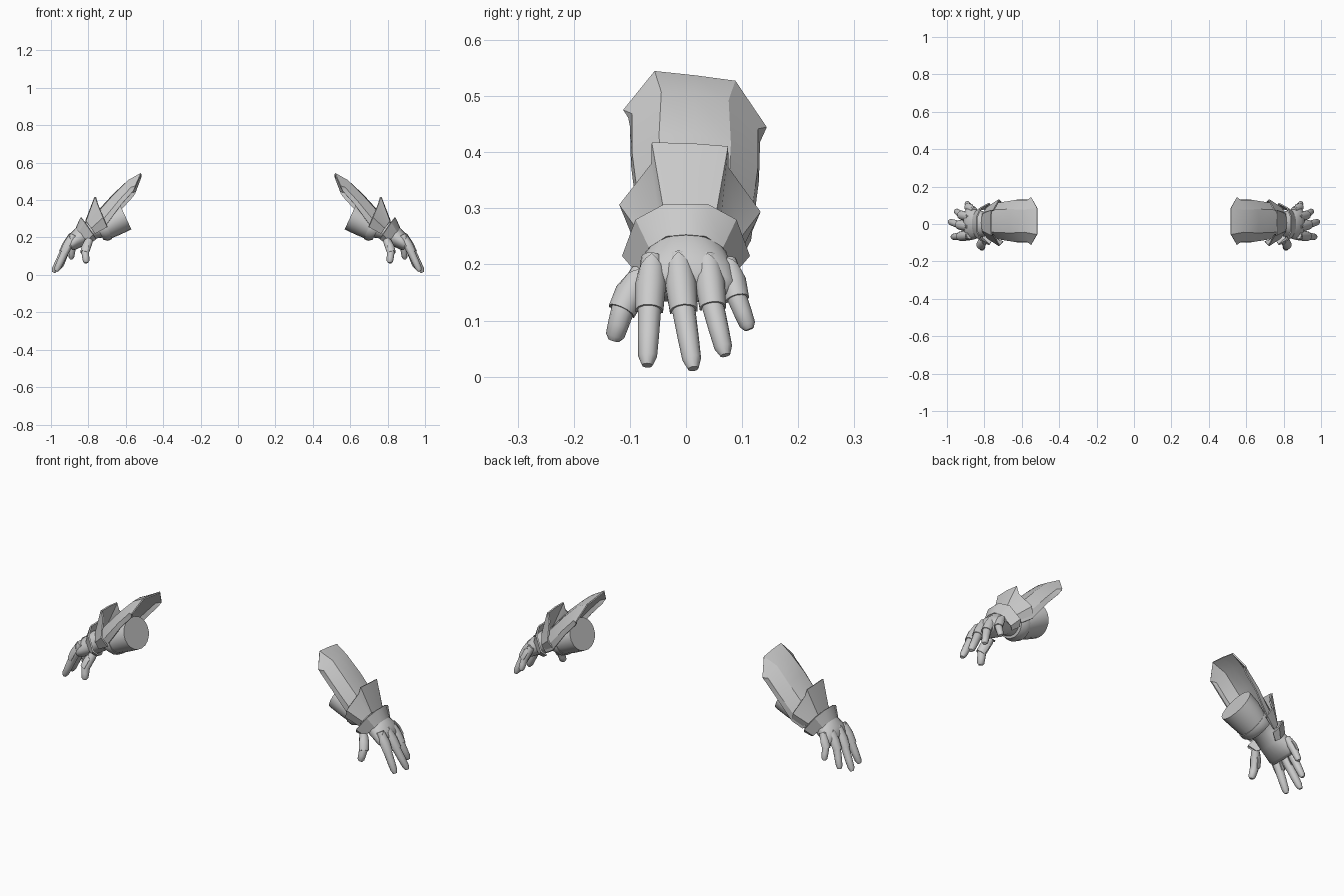
import bpy, bmesh
from math import sin, cos, pi, radians
from mathutils import Vector

if "Cube" in bpy.data.objects:
    bpy.data.objects.remove(bpy.data.objects["Cube"], do_unlink=True)

steel = bpy.data.materials.new("plain grey")
steel.use_nodes = True
GREY = (0.6, 0.6, 0.6, 1)
steel.diffuse_color = GREY
steel.node_tree.nodes["Principled BSDF"].inputs["Base Color"].default_value = GREY


def build(name, rows, closed=False, thick=0.0, angle=40):
    """Skin rows of points; closed rows become a capped solid, open rows a thin plate."""
    bm = bmesh.new()
    grid = [[bm.verts.new(p) for p in row] for row in rows]
    n = len(grid[0])
    for a, b in zip(grid, grid[1:]):
        for i in range(n if closed else n - 1):
            j = (i + 1) % n
            bm.faces.new((a[i], a[j], b[j], b[i]))
    if closed:
        bm.faces.new(grid[0])
        bm.faces.new(grid[-1])
    bmesh.ops.recalc_face_normals(bm, faces=bm.faces[:])
    if thick:
        bmesh.ops.solidify(bm, geom=bm.faces[:], thickness=thick)
        bmesh.ops.recalc_face_normals(bm, faces=bm.faces[:])
    mesh = bpy.data.meshes.new(name)
    bm.to_mesh(mesh)
    bm.free()
    mesh.materials.append(steel)
    mesh.shade_smooth()
    mesh.set_sharp_from_angle(angle=radians(angle))
    obj = bpy.data.objects.new(name, mesh)
    bpy.context.collection.objects.link(obj)
    # One modifier makes the opposite gauntlet
    mirror = obj.modifiers.new("other_side", "MIRROR")
    mirror.use_axis[0] = True
    mirror.use_mirror_merge = False
    return obj


def ring(top, bottom, half_width, yc=0.0, n=20):
    """Elliptical section spanning two (x, z) points."""
    t, b = Vector((top[0], yc, top[1])), Vector((bottom[0], yc, bottom[1]))
    mid, up = (t + b) / 2, (t - b) / 2
    side = Vector((0, half_width, 0))
    return [mid + up * cos(2 * pi * i / n) + side * sin(2 * pi * i / n) for i in range(n)]


def section(half, yc, tilt):
    """Mirror a half section across y, then shift and tilt it."""
    pts = [(x, -y, z) for x, y, z in reversed(half) if y > 0] + list(half)
    return [(x, y + yc, z - tilt * y) for x, y, z in pts]


def plate(name, halves, yc, tilt, thick=0.007):
    build(name, [section(h, yc, tilt) for h in halves], thick=thick, angle=28)


def frame(t):
    t = t.normalized()
    side = (Vector((0, 1, 0)) - t * t.y).normalized()
    return side, t.cross(side)


def tube(name, pts, radii, n=12):
    rows = []
    for i, (p, r) in enumerate(zip(pts, radii)):
        side, up = frame(pts[min(i + 1, len(pts) - 1)] - pts[max(i - 1, 0)])
        rows.append([p + (up * cos(2 * pi * k / n) + side * sin(2 * pi * k / n)) * r
                     for k in range(n)])
    build(name, rows, closed=True, angle=50)


def knuckle_guard(name, a, b, r):
    """Half-round plate with a pointed back edge over the first finger joint."""
    d = b - a
    side, up = frame(d)
    rows = []
    for s, peak, scale in ((0.0, 0.3, 0.9), (0.45, 0, 1.12), (1.12, 0, 1.0)):
        row = []
        for k in range(-4, 5):
            ang = k / 4 * radians(105)
            offset = s - peak * (1 - abs(k) / 2.5)
            row.append(a + d * offset + (up * cos(ang) + side * sin(ang)) * r * scale)
        rows.append(row)
    build(name, rows, thick=0.004, angle=45)


# Forearm sleeve, wrist band and hand
build("forearm_sleeve", [
    ring((0.637, 0.388), (0.57, 0.243), 0.094, 0.008),
    ring((0.69, 0.355), (0.63, 0.215), 0.09, 0.008),
    ring((0.745, 0.31), (0.69, 0.19), 0.078, 0.005)], closed=True)
build("wrist_band", [
    ring((0.73, 0.325), (0.672, 0.192), 0.084, 0.005),
    ring((0.75, 0.32), (0.695, 0.182), 0.086, 0.005),
    ring((0.775, 0.30), (0.72, 0.188), 0.076, 0.005)], closed=True)
build("hand", [
    ring((0.775, 0.295), (0.71, 0.20), 0.066),
    ring((0.82, 0.28), (0.75, 0.197), 0.062),
    ring((0.862, 0.255), (0.795, 0.168), 0.074),
    ring((0.897, 0.222), (0.84, 0.148), 0.086),
    ring((0.912, 0.19), (0.868, 0.135), 0.088),
    ring((0.912, 0.16), (0.885, 0.132), 0.07)], closed=True, angle=60)

# Large forearm plate with a flared angular collar
plate("forearm_plate", [
    [(0.518, 0, 0.537), (0.52, 0.072, 0.536), (0.55, 0.128, 0.46), (0.553, 0.119, 0.447)],
    [(0.588, 0, 0.506), (0.587, 0.06, 0.50), (0.572, 0.112, 0.455), (0.562, 0.116, 0.432)],
    [(0.668, 0, 0.432), (0.663, 0.064, 0.424), (0.637, 0.112, 0.385), (0.625, 0.114, 0.362)],
    [(0.755, 0, 0.337), (0.75, 0.06, 0.328), (0.725, 0.098, 0.28), (0.705, 0.10, 0.255)],
    [(0.80, 0, 0.288), (0.795, 0.05, 0.28), (0.77, 0.08, 0.24), (0.755, 0.082, 0.22)],
], 0.016, 0.12)

# Stepped wrist guard and the smaller flared guard behind the hand
plate("wrist_guard", [
    [(0.768, 0, 0.416), (0.765, 0.068, 0.414), (0.752, 0.069, 0.376),
     (0.722, 0.126, 0.30), (0.70, 0.105, 0.25)],
    [(0.817, 0, 0.288), (0.813, 0.045, 0.284), (0.808, 0.055, 0.278),
     (0.785, 0.085, 0.245), (0.765, 0.085, 0.215)],
], 0.007, 0.05)
plate("hand_guard", [
    [(0.842, 0, 0.308), (0.842, 0.038, 0.308), (0.82, 0.09, 0.28),
     (0.775, 0.114, 0.215), (0.758, 0.09, 0.19)],
    [(0.867, 0, 0.253), (0.864, 0.035, 0.25), (0.85, 0.066, 0.23),
     (0.807, 0.084, 0.18), (0.79, 0.07, 0.168)],
], 0, 0)

# Digits: knuckle, middle joint, tip and radius
digits = {
    "thumb": ((0.80, -0.088, 0.17), (0.817, -0.112, 0.122), (0.811, -0.129, 0.064), 0.021),
    "index_finger": ((0.89, -0.062, 0.19), (0.924, -0.065, 0.125), (0.972, -0.069, 0.02), 0.021),
    "middle_finger": ((0.893, -0.012, 0.192), (0.93, -0.005, 0.125), (0.987, 0.013, 0.014), 0.021),
    "ring_finger": ((0.887, 0.04, 0.192), (0.92, 0.047, 0.13), (0.953, 0.07, 0.038), 0.02),
    "little_finger": ((0.862, 0.078, 0.19), (0.885, 0.09, 0.143), (0.892, 0.113, 0.084), 0.018),
}
for name, (knuckle, joint, tip, r) in digits.items():
    k, j, t = Vector(knuckle), Vector(joint), Vector(tip)
    root = k - (j - k) * 0.35
    tube(name, [root, k, j, j.lerp(t, 0.5), j.lerp(t, 0.85), t],
         [r * f for f in (0.9, 1, 1, 0.9, 0.8, 0.45)])
    knuckle_guard(name + "_guard", k, j, r * 1.2)
